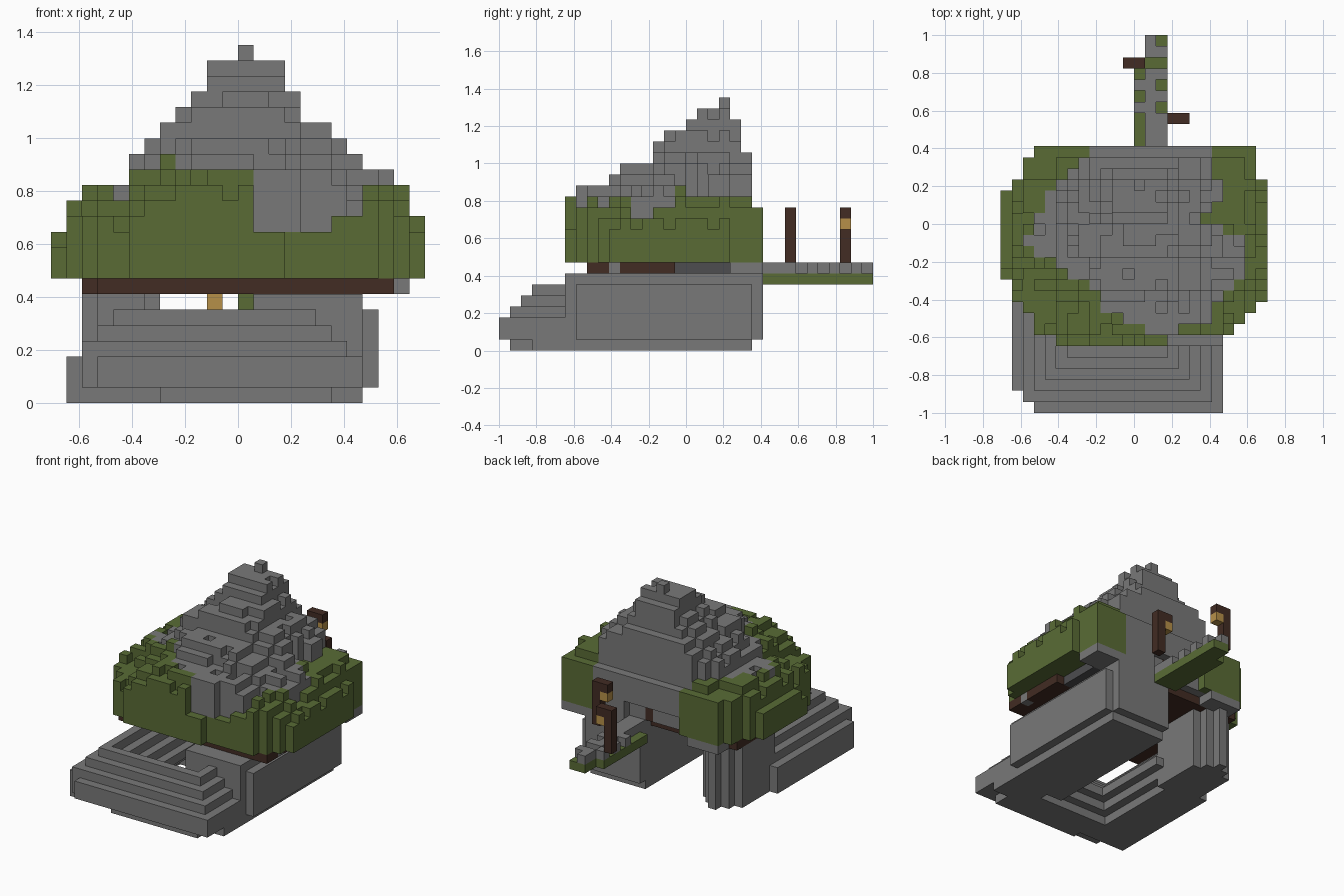
import bpy
import bmesh
import random
from mathutils import Vector

random.seed(4)
U = 2 / 34                      # edge of one block
ORIGIN = Vector((-12, -17, 0))  # grid corner, in blocks

if "Cube" in bpy.data.objects:
    bpy.data.objects.remove(bpy.data.objects["Cube"], do_unlink=True)


def material(name, rgb):
    m = bpy.data.materials.new(name)
    m.use_nodes = True
    m.diffuse_color = (*rgb, 1)
    m.node_tree.nodes["Principled BSDF"].inputs["Base Color"].default_value = (*rgb, 1)
    return m


MATS = {
    "stone": material("stone grey", (0.19, 0.19, 0.19)),
    "moss": material("moss green", (0.1, 0.148, 0.036)),
    "wood": material("dark wood", (0.054, 0.025, 0.017)),
    "lamp": material("lamp amber", (0.47, 0.28, 0.066)),
    "slate": material("dark slate", (0.075, 0.075, 0.08)),
}
NAMES = list(MATS)

# The six directions of a block face, each with two in-plane axes
DIRS = []
for axis in range(3):
    for sign in (1, -1):
        n, u, v = Vector(), Vector(), Vector()
        n[axis], u[(axis + 1) % 3], v[(axis + 2) % 3] = sign, 1, sign
        DIRS.append((n, u, v))


def build(name, cells):
    """Make one object from a {(i, j, k): colour} set, skinning exposed sides only."""
    bm = bmesh.new()
    half = Vector((0.5, 0.5, 0.5))
    for cell, colour in cells.items():
        c = Vector(cell)
        for n, u, v in DIRS:
            if tuple(int(a) for a in c + n) in cells:
                continue
            mid = c + half + n / 2
            ring = [mid + (a * u + b * v) / 2 for a, b in ((-1, -1), (1, -1), (1, 1), (-1, 1))]
            f = bm.faces.new([bm.verts.new((p + ORIGIN) * U) for p in ring])
            f.material_index = NAMES.index(colour)
    bmesh.ops.remove_doubles(bm, verts=bm.verts, dist=U / 100)
    me = bpy.data.meshes.new(name)
    bm.to_mesh(me)
    bm.free()
    for m in MATS.values():
        me.materials.append(m)
    ob = bpy.data.objects.new(name, me)
    bpy.context.collection.objects.link(ob)


def block(i, j, k, colour="stone"):
    """Cells of a solid box given by three (start, end) ranges."""
    return {(a, b, c): colour for a in range(*i) for b in range(*j) for c in range(*k)}


def carve(cells, i, j, k):
    """Remove a box of cells."""
    for cell in block(i, j, k):
        cells.pop(cell, None)


# Mossy mountain roof: side and front outlines blended into one rounded peak
ACROSS = [11, 13, 14, 14, 14, 16, 17, 18, 19, 20, 22, 22,
          23, 22, 22, 20, 18, 18, 17, 16, 16, 15, 14, 12]
ALONG = [14, 15, 15, 15, 16, 17, 17, 17, 19, 20, 20, 21, 22, 22, 23, 21, 18, 13]
LEFT = [5, 3, 3, 2, 1, 1] + [0] * 8 + [1, 2, 2, 3]
RIGHT = [15, 21, 22, 23] + [24] * 11 + [23] * 3
BARE_FROM = [15, 13, 11, 9, 9, 8, 6, 5, 3, 2, 3, 3, 4, 4, 5, 6, 7, 8]
BARE_TO = [15, 16, 19, 19, 20, 21, 22, 22, 22, 22, 20, 18, 19, 20, 20, 19, 19, 19]


def moss_limit(i, j):
    """Highest level the moss climbs to."""
    if j <= 9 and 13 <= i < 20:
        return 11 if i < 18 else 12
    if j >= 17:
        return 14
    return 16 if 6 < i < 12 else 15


roof = {}
for row, fy in enumerate(ALONG):
    j = row + 6
    for i in range(LEFT[row], RIGHT[row]):
        fx = ACROSS[i]
        drop = ((23 - fx) ** 2.6 + (23 - fy) ** 2.6) ** (1 / 2.6)
        top = round(23 - drop + random.choice((-0.6, 0, 0, 0.6)))
        if i == 12 or j == 20:
            top = min(fx, fy)
        elif j > 20:
            top = min(fx - 1, fy)
        bare = BARE_FROM[row] <= i < BARE_TO[row]
        if not bare:
            top = min(top, moss_limit(i, j))
        top = max(10, min(top, fx, fy))
        for k in range(8, top):
            mossy = not bare or (k < 11 and j < 15)
            roof[i, j, k] = "moss" if mossy else "stone"

# Shallow rear doorway with a wooden post at its back
carve(roof, (8, 15), (23, 24), (8, 10))
roof.update(block((12, 13), (22, 23), (8, 10), "wood"))
build("mountain_roof", roof)

# Ceiling layer below the roof
ceiling = block((3, 22), (8, 10), (7, 8), "wood")
ceiling.update(block((2, 22), (10, 16), (7, 8), "wood"))
ceiling[21, 10, 7] = "stone"
ceiling.update(block((2, 13), (16, 22), (7, 8), "wood"))
ceiling.update(block((13, 21), (16, 21), (7, 8), "slate"))
ceiling.update(block((13, 23), (21, 24), (7, 8)))
ceiling.update(block((3, 7), (22, 24), (7, 8)))
build("ceiling", ceiling)

# Stepped rim that climbs from outside and sinks into a pit, undercut inside
RIM = [(0, 3), (0, 4), (0, 5), (0, 6), (0, 5), (1, 4), (2, 3)]
rim = {}
for j in range(16):
    for i in range(max(1, 3 - j), 20):
        d = min(j, i - 1, 19 - i)
        if 0 <= d < len(RIM) and (j < 7 or i < 13):
            rim.update(block((i, i + 1), (j, j + 1), RIM[d]))
carve(rim, (1, 20), (0, 1), (0, 1))
carve(rim, (1, 7), (1, 2), (0, 1))
carve(rim, (18, 20), (1, 3), (0, 1))
build("stepped_rim", rim)

# Large plinth on one side, with a raised side panel
plinth = block((13, 20), (6, 24), (1, 7))
plinth.update(block((13, 20), (6, 23), (0, 1)))
plinth.update(block((20, 21), (7, 23), (1, 6)))
build("plinth", plinth)

# Rounded pier on the other side
pier = block((2, 7), (15, 21), (0, 7))
pier.update(block((3, 6), (14, 22), (0, 7)))
pier.update(block((4, 5), (14, 23), (0, 7)))
build("pier", pier)

# Walkway: mossy underlay with broken paving on top
GAPS = {(14, 27), (14, 29), (14, 31), (14, 33), (13, 31)}
GAPS |= {(12, j) for j in (24, 25, 26, 28, 30)}
walkway = block((12, 15), (24, 32), (6, 7), "moss")
walkway.update(block((13, 15), (32, 34), (6, 7), "moss"))
for i, j, k in list(walkway):
    if (i, j) not in GAPS:
        walkway[i, j, 7] = "stone"
build("walkway", walkway)

# Lamp posts: upright, arm towards the path, hanging lamp
for name, i, j, step in (("far_lamp_post", 11, 31, 1), ("near_lamp_post", 16, 26, -1)):
    post = block((i, i + 1), (j, j + 1), (8, 13), "wood")
    post[i + step, j, 12] = "wood"
    post[i + step, j, 11] = "lamp"
    build(name, post)

# Lamp hanging from the ceiling
build("ceiling_lamp", {(10, 19, 6): "lamp"})
